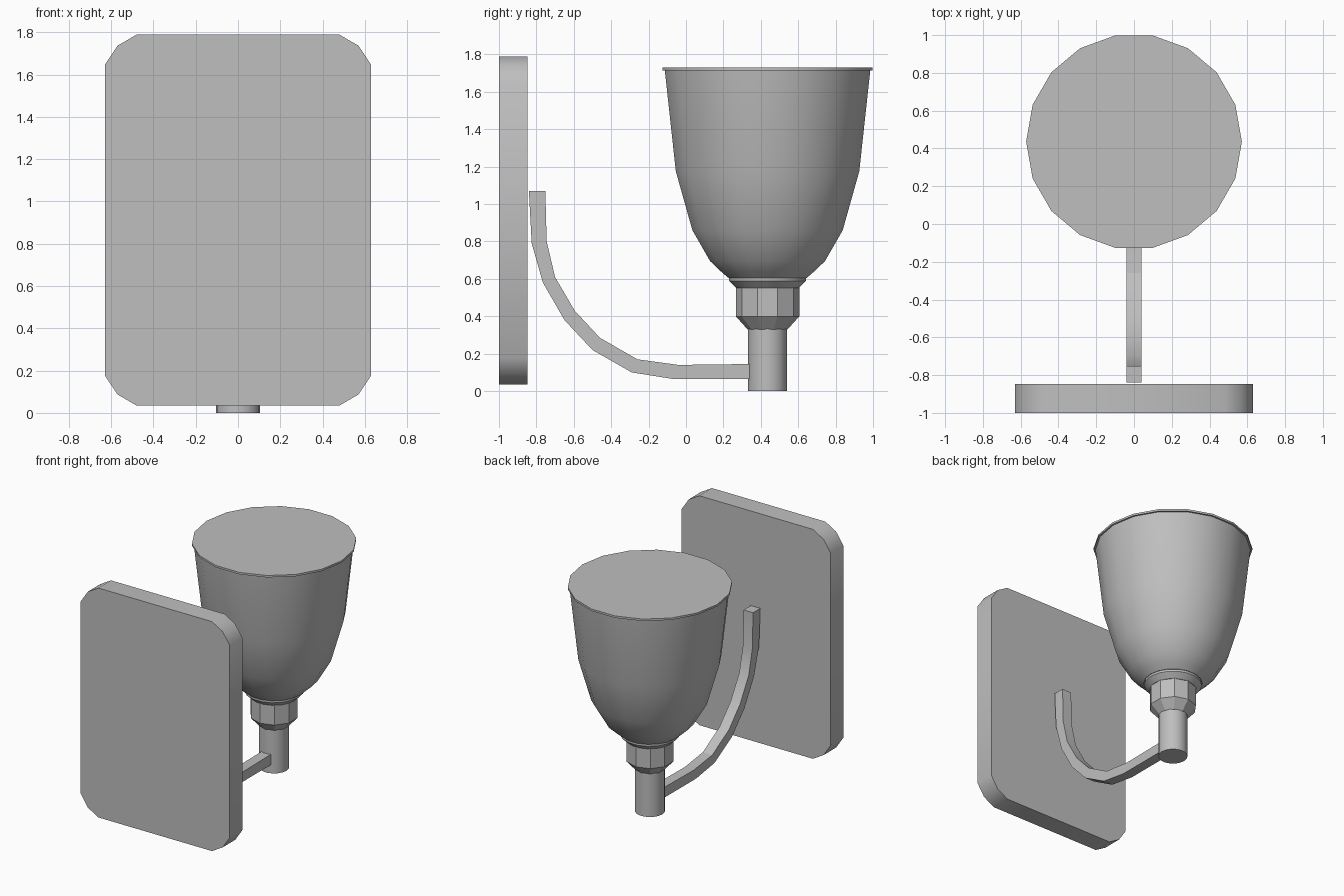
import bpy, bmesh, math

cube = bpy.data.objects.get("Cube")
if cube:
    bpy.data.objects.remove(cube, do_unlink=True)

grey = bpy.data.materials.new("plain_grey")
grey.use_nodes = True
colour = (0.52, 0.52, 0.52, 1)
grey.diffuse_color = colour
grey.node_tree.nodes["Principled BSDF"].inputs["Base Color"].default_value = colour

LAMP_Y = 0.436


def finish(name, bm, angle):
    """Turn a bmesh into a shaded object."""
    bmesh.ops.recalc_face_normals(bm, faces=bm.faces)
    mesh = bpy.data.meshes.new(name)
    bm.to_mesh(mesh)
    bm.free()
    mesh.materials.append(grey)
    ob = bpy.data.objects.new(name, mesh)
    bpy.context.collection.objects.link(ob)
    bpy.ops.object.select_all(action='DESELECT')
    ob.select_set(True)
    bpy.context.view_layer.objects.active = ob
    if angle:
        bpy.ops.object.shade_smooth_by_angle(angle=math.radians(angle))
    return ob


def lathe(name, profile, sides, start=0, angle=35):
    """Closed solid of revolution around the lamp axis."""
    bm = bmesh.new()
    rings = []
    for r, z in profile:
        turns = [start + math.tau * i / sides for i in range(sides)]
        rings.append([bm.verts.new((r * math.cos(a), LAMP_Y + r * math.sin(a), z)) for a in turns])
    for low, high in zip(rings, rings[1:]):
        for i in range(sides):
            j = (i + 1) % sides
            bm.faces.new((low[i], low[j], high[j], high[i]))
    bm.faces.new(rings[0])
    bm.faces.new(rings[-1])
    return finish(name, bm, angle)


def prism(name, outline, depth, angle):
    """Extrude a 3D outline along a vector."""
    bm = bmesh.new()
    face = bm.faces.new([bm.verts.new(p) for p in outline])
    new = bmesh.ops.extrude_face_region(bm, geom=[face], use_keep_orig=True)
    verts = [g for g in new["geom"] if isinstance(g, bmesh.types.BMVert)]
    bmesh.ops.translate(bm, verts=verts, vec=depth)
    return finish(name, bm, angle)


# Wall plate with clipped round corners
mid_z = 0.912
corner = [(0.63, 0.735), (0.57, 0.825), (0.48, 0.877)]
quarters = [(1, 1, 1), (-1, 1, -1), (-1, -1, 1), (1, -1, -1)]
outline = [(sx * x, -1, mid_z + sz * z)
           for sx, sz, order in quarters for x, z in corner[::order]]
prism("wall_plate", outline, (0, 0.153, 0), 40)

# Curved square arm
outer = [(-0.84, 1.07), (-0.825, 0.79), (-0.765, 0.58), (-0.65, 0.38),
         (-0.50, 0.22), (-0.29, 0.10), (-0.07, 0.065), (0.35, 0.065)]
inner = [(-0.752, 1.07), (-0.745, 0.80), (-0.70, 0.61), (-0.595, 0.43),
         (-0.46, 0.285), (-0.26, 0.17), (-0.04, 0.14), (0.35, 0.145)]
prism("arm", [(-0.04, y, z) for y, z in outer + inner[::-1]], (0.08, 0, 0), 20)

# Lamp holder
lathe("stem", [(0.105, 0), (0.105, 0.34)], 18)
lathe("collar", [(0.107, 0.33), (0.17, 0.40), (0.17, 0.56)], 10, math.pi / 2, 25)
lathe("dish", [(0.168, 0.55), (0.208, 0.588), (0.208, 0.606)], 18)

# Closed bell shade and its rim
lathe("shade", [(0.212, 0.605), (0.25, 0.637), (0.312, 0.695), (0.408, 0.86),
                (0.498, 1.175), (0.558, 1.717)], 18)
lathe("shade_rim", [(0.571, 1.715), (0.571, 1.73)], 18)
